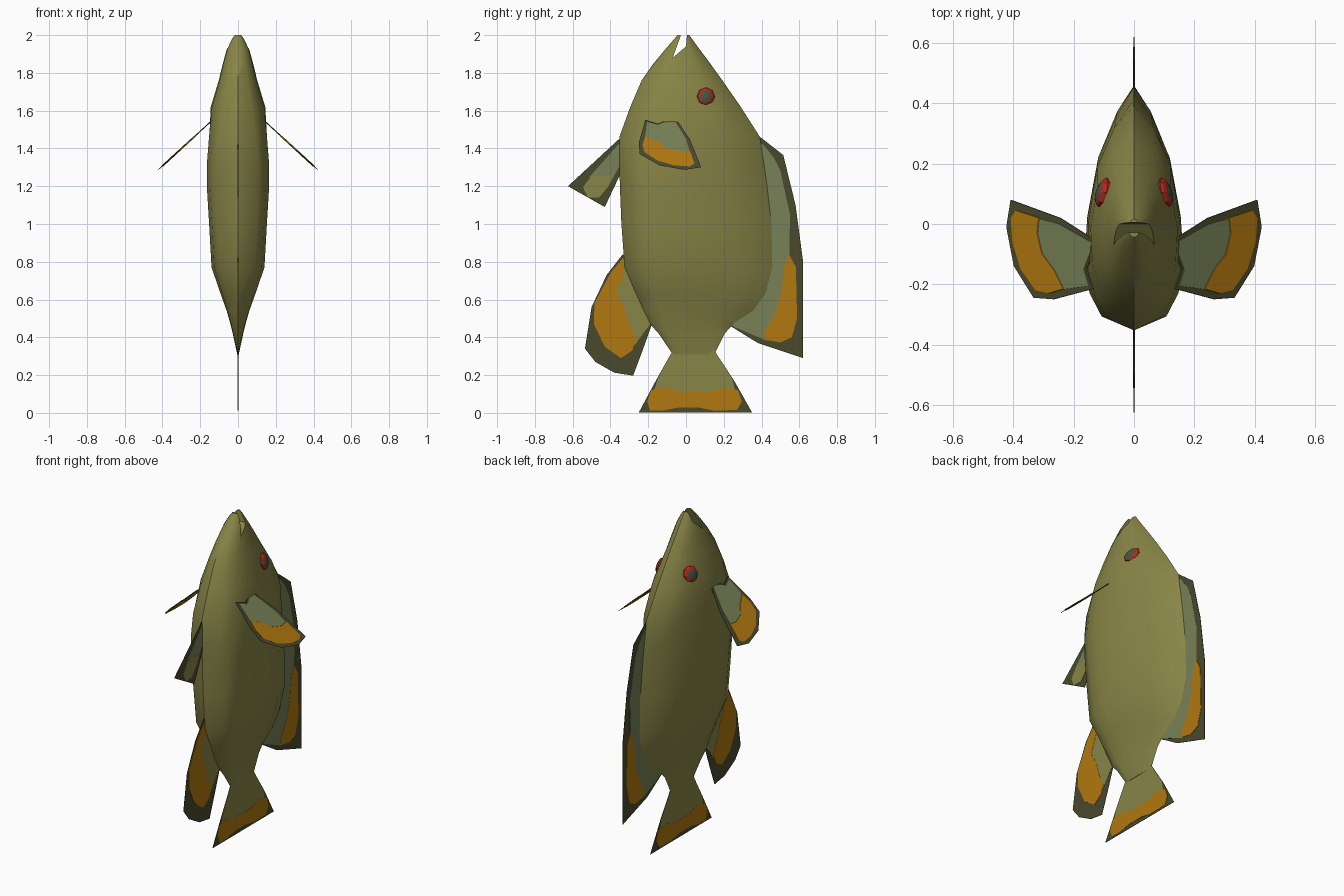
import bpy, bmesh, math
from mathutils import Vector


def mat(name, rgb):
    m = bpy.data.materials.new(name)
    m.diffuse_color = (*rgb, 1)
    return m


OLIVE = mat("body olive", (0.245, 0.233, 0.062))
DARK = mat("dark fin edge", (0.068, 0.068, 0.027))
SAGE = mat("sage fin", (0.185, 0.22, 0.095))
ORANGE = mat("fin orange", (0.45, 0.19, 0.005))
RED = mat("eye red", (0.47, 0.02, 0.01))
PUPIL = mat("pupil grey", (0.075, 0.085, 0.05))


def make(name, bm, mats):
    bmesh.ops.recalc_face_normals(bm, faces=bm.faces[:])
    me = bpy.data.meshes.new(name)
    bm.to_mesh(me)
    bm.free()
    for m in mats:
        me.materials.append(m)
    ob = bpy.data.objects.new(name, me)
    bpy.context.collection.objects.link(ob)
    return ob


def plate(name, pts, material, half, xf=lambda y, z: 0.0):
    """Thin slab with a (y, z) outline, half thickness along x."""
    bm = bmesh.new()
    a, b = [[bm.verts.new((xf(y, z) + s * half, y, z)) for y, z in pts] for s in (-1, 1)]
    n = len(pts)
    bm.faces.new(a[::-1])
    bm.faces.new(b)
    for i in range(n):
        bm.faces.new((a[i], a[(i + 1) % n], b[(i + 1) % n], b[i]))
    return make(name, bm, [material])


# body: rings (z, belly y, back y, half width) from tail to mouth
RINGS = [(0.31, -0.07, 0.15, 0.004), (0.42, -0.145, 0.205, 0.028), (0.47, -0.19, 0.25, 0.04),
         (0.54, -0.225, 0.36, 0.06), (0.63, -0.265, 0.425, 0.092), (0.77, -0.325, 0.46, 0.14),
         (1.0, -0.342, 0.455, 0.153), (1.2, -0.35, 0.432, 0.165), (1.32, -0.353, 0.415, 0.165),
         (1.46, -0.353, 0.392, 0.157), (1.62, -0.295, 0.29, 0.145), (1.76, -0.235, 0.193, 0.102),
         (1.85, -0.172, 0.128, 0.08), (1.93, -0.105, 0.068, 0.058), (1.98, -0.062, 0.032, 0.033),
         (2.0, -0.045, 0.018, 0.018)]
# cross-section: position belly to back, width for trunk, width for head
SECTION = [(0, 0, 0), (.06, .66, .5), (.16, .9, .78), (.28, 1, .95),
           (.48, .94, 1), (.73, .72, .84), (.9, .36, .5), (1, 0, 0)]
bm = bmesh.new()
loops = []
for z, y0, y1, w in RINGS:
    k = min(1, max(0, (z - 1.3) / 0.35))
    side = [(y0 + t * (y1 - y0), w * (a + (b - a) * k)) for t, a, b in SECTION]
    ring = [(x, y) for y, x in side] + [(-x, y) for y, x in side[-2:0:-1]]
    loops.append([bm.verts.new((x, y, z)) for x, y in ring])
for lo, hi in zip(loops, loops[1:]):
    for i in range(len(lo)):
        j = (i + 1) % len(lo)
        bm.faces.new((lo[i], lo[j], hi[j], hi[i]))
bm.faces.new(loops[0][::-1])
bm.faces.new(loops[-1])
body = make("body", bm, [OLIVE])

# mouth notch
cutter = plate("mouth_cutter", [(-0.022, 2.03), (-0.03, 1.99), (-0.07, 1.88), (0.0, 1.94),
                                (0.008, 2.03)], OLIVE, 0.3)
cutter.hide_render = True
cutter.hide_viewport = False
mod = body.modifiers.new("mouth", "BOOLEAN")
mod.operation = "DIFFERENCE"
mod.solver = "EXACT"
mod.object = cutter
bpy.context.view_layer.objects.active = body
body.select_set(True)
bpy.ops.object.modifier_apply(modifier="mouth")
bpy.data.objects.remove(cutter)
bpy.ops.object.shade_smooth_by_angle(angle=math.radians(40))
body.select_set(False)

# fins on the centre plane: dark base plus coloured patches on both sides
plate("dorsal_fin", [(.37, 1.47), (.40, 1.455), (.515, 1.365), (.58, 1.1), (.62, .8), (.62, .29),
                     (.38, .37), (.235, .46), (.3, .7), (.3, 1.2)], DARK, .001)
plate("dorsal_fin_web", [(.37, 1.43), (.41, 1.42), (.465, 1.35), (.50, 1.28), (.55, 1.05), (.548, .84),
                         (.56, .5), (.5, .375), (.42, .385), (.245, .46), (.3, .7), (.3, 1.2)], SAGE, .002)
plate("dorsal_fin_patch", [(.545, .84), (.582, .77), (.588, .5), (.56, .40), (.5, .373), (.42, .39),
                           (.41, .42), (.475, .53), (.505, .65), (.52, .78)], ORANGE, .003)

plate("anal_fin", [(-.335, .84), (-.42, .73), (-.5, .56), (-.535, .34), (-.48, .27), (-.38, .213),
                   (-.28, .197), (-.23, .33), (-.18, .47), (-.2, .7)], DARK, .001)
plate("anal_fin_web", [(-.33, .82), (-.40, .6), (-.36, .4), (-.27, .36), (-.235, .41),
                       (-.185, .475), (-.2, .7)], OLIVE, .002)
plate("anal_fin_patch", [(-.33, .825), (-.40, .74), (-.485, .58), (-.487, .47), (-.43, .35),
                         (-.345, .29), (-.285, .33), (-.265, .39), (-.30, .46), (-.325, .55),
                         (-.37, .63), (-.33, .74)], ORANGE, .003)

plate("pelvic_fin", [(-.34, 1.46), (-.36, 1.445), (-.625, 1.2), (-.43, 1.09), (-.345, 1.27),
                     (-.3, 1.3)], DARK, .001)
plate("pelvic_fin_web", [(-.3, 1.42), (-.36, 1.42), (-.51, 1.25), (-.4, 1.22), (-.345, 1.32)],
      SAGE, .002)
plate("pelvic_fin_patch", [(-.5, 1.255), (-.545, 1.195), (-.52, 1.14), (-.46, 1.14), (-.41, 1.2),
                           (-.385, 1.26)], OLIVE, .003)

plate("tail_fin", [(-.07, .33), (-.16, .17), (-.25, .002), (.35, .002), (.255, .17), (.15, .33)],
      DARK, .001)
plate("tail_fin_web", [(-.07, .33), (-.15, .18), (-.18, .08), (.27, .08), (.245, .18), (.15, .33)],
      OLIVE, .002)
plate("tail_fin_patch", [(-.185, .12), (-.1, .135), (-.03, .11), (.13, .11), (.2, .135), (.275, .12),
                         (.295, .06), (.27, .015), (.15, .012), (.07, .028), (-.04, .028),
                         (-.12, .012), (-.19, .012), (-.205, .06)], ORANGE, .003)

# paired pectoral fins and eyes
for s, side in ((1, "right"), (-1, "left")):
    def slope(y, z):
        return s * (0.13 + (1.555 - z) * 1.09)

    plate(f"pectoral_fin_{side}", [(-.215, 1.55), (-.15, 1.53), (-.06, 1.565), (.02, 1.45), (.08, 1.30),
                                   (-.01, 1.287), (-.14, 1.31), (-.245, 1.37), (-.25, 1.43)],
          DARK, .002, slope)
    plate(f"pectoral_web_{side}", [(-.205, 1.54), (-.15, 1.525), (-.065, 1.555), (0, 1.45), (.02, 1.38),
                                   (-.1, 1.38), (-.22, 1.44)], SAGE, .0045, slope)
    plate(f"pectoral_patch_{side}", [(-.215, 1.465), (-.15, 1.435), (-.1, 1.40), (-.03, 1.385),
                                     (.02, 1.39), (.045, 1.32), (.02, 1.305), (-.06, 1.31),
                                     (-.15, 1.335), (-.22, 1.38), (-.23, 1.42)], ORANGE, .007, slope)

    # eye: flattened ball, red rim round a dark centre
    bm = bmesh.new()
    bmesh.ops.create_uvsphere(bm, u_segments=8, v_segments=8, radius=1)
    for f in bm.faces:
        f.material_index = 1 if abs(f.calc_center_median().z) > 0.6 else 0
    for v in bm.verts:
        x, y, z = v.co
        dy, dz = y * 0.048, x * 0.048
        v.co = Vector((s * (0.103 + z * 0.022 - 0.25 * dy - 0.25 * dz), 0.105 + dy, 1.675 + dz))
    make(f"eye_{side}", bm, [RED, PUPIL])
